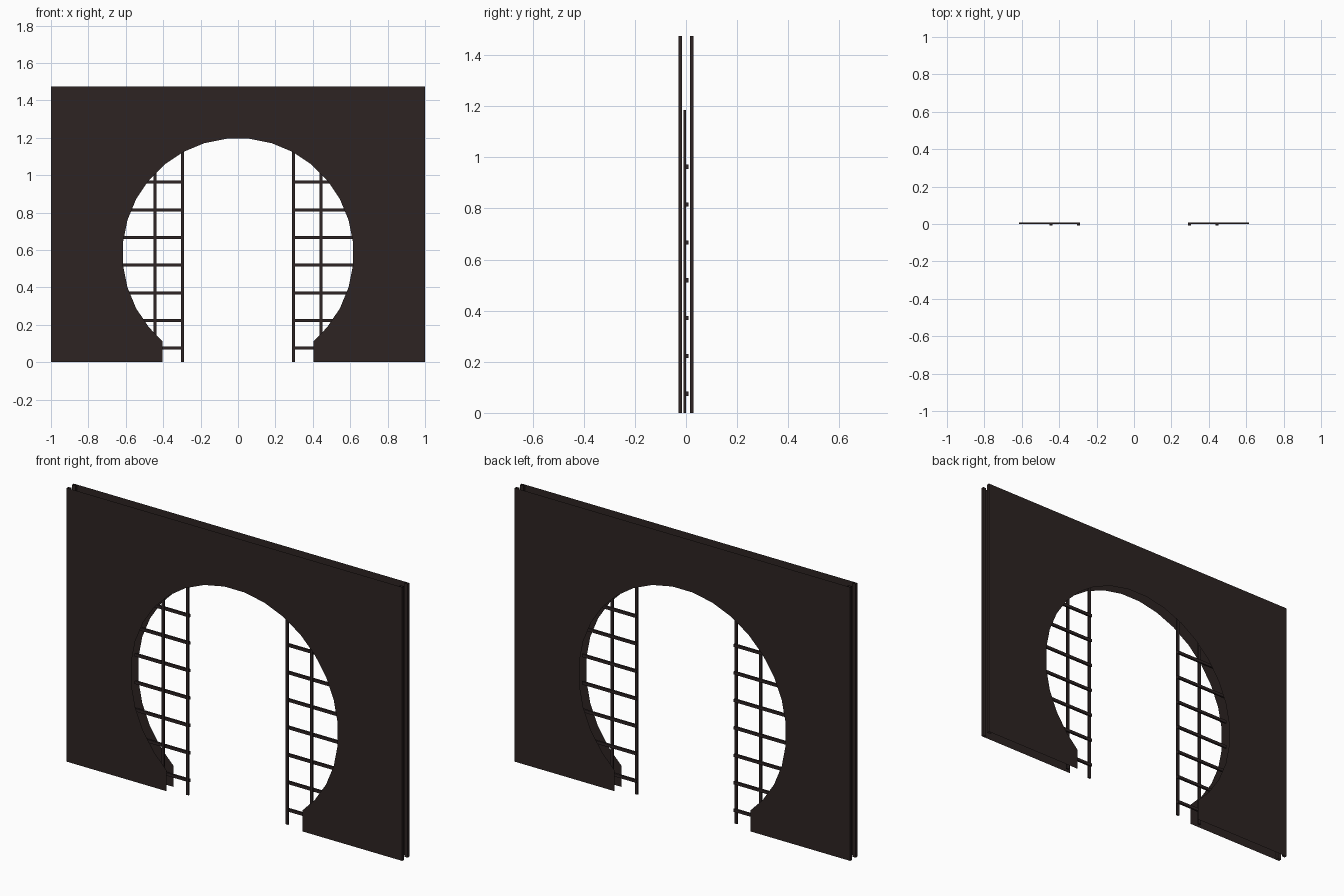
import bpy, bmesh, math

if "Cube" in bpy.data.objects:
    bpy.data.objects.remove(bpy.data.objects["Cube"])

W, H = 1.0, 1.475          # wall half width, height
POST = 0.02                # edge post width
Y_OUT, Y_IN = 0.03, 0.016  # outer skin and inner depth of each wall
R, CZ, DOOR = 0.618, 0.58, 0.405


def material(name, color):
    m = bpy.data.materials.new(name)
    m.diffuse_color = (*color, 1)
    m.use_nodes = True
    m.node_tree.nodes["Principled BSDF"].inputs["Base Color"].default_value = m.diffuse_color
    return m


wall_mat = material("dark_wood", (0.026, 0.017, 0.016))
lattice_mat = material("lattice_wood", (0.026, 0.017, 0.017))


def finish(bm, name, mat):
    bmesh.ops.recalc_face_normals(bm, faces=bm.faces[:])
    mesh = bpy.data.meshes.new(name)
    bm.to_mesh(mesh)
    bm.free()
    mesh.materials.append(mat)
    ob = bpy.data.objects.new(name, mesh)
    bpy.context.collection.objects.link(ob)
    return ob


def box(bm, x0, x1, y0, y1, z0, z1, caps=True):
    v = [bm.verts.new((x, y, z)) for z in (z0, z1)
         for x, y in ((x0, y0), (x1, y0), (x1, y1), (x0, y1))]
    for i in range(4):
        j = (i + 1) % 4
        bm.faces.new((v[i], v[j], v[j + 4], v[i + 4]))
    if caps:
        bm.faces.new(v[3::-1])
        bm.faces.new(v[4:])


# round opening, from the right foot over the top to the left foot
n = 32
foot_z = CZ - math.sqrt(R * R - DOOR * DOOR)
arch = [(DOOR, 0), (DOOR, foot_z)]
for i in range(n):
    a = -math.pi / 2 + (i + 0.5) * 2 * math.pi / n
    x, z = R * math.cos(a), CZ + R * math.sin(a)
    if z > foot_z + 0.03:
        arch.append((x, z))
    elif x < 0:
        break
arch = [p for p in arch if p[0] >= 0]
arch += [(-x, z) for x, z in reversed(arch)]

for side, label in ((-1, "front"), (1, "back")):
    # wall skin with the opening
    bm = bmesh.new()
    edge = W - POST
    outline = arch + [(-edge, 0), (-edge, H), (edge, H), (edge, 0)]
    f = bm.faces.new([bm.verts.new((x, side * Y_OUT, z)) for x, z in outline])
    f.normal_update()
    flip = f.normal.y * side < 0
    bmesh.ops.triangulate(bm, faces=bm.faces[:])
    wall = finish(bm, label + "_wall", wall_mat)
    wall.data.update()
    if wall.data.polygons[0].normal.y * side < 0:
        wall.data.flip_normals()
    # open-ended posts along the wall edges
    bm = bmesh.new()
    ya, yb = sorted((side * Y_OUT, side * Y_IN))
    for x0, x1 in ((-W, -edge), (edge, W)):
        box(bm, x0, x1, ya, yb, 0, H, caps=False)
    finish(bm, label + "_edge_posts", wall_mat)

# sliding lattice screens between the walls
for s, label in ((-1, "left"), (1, "right")):
    bm = bmesh.new()
    for x in (0.297, 0.443):
        x0, x1 = sorted((s * (x - 0.008), s * (x + 0.008)))
        box(bm, x0, x1, -0.009, 0.0, 0, 1.185)
    finish(bm, label + "_lattice_uprights", lattice_mat)
    bm = bmesh.new()
    for i in range(7):
        z = 0.075 + 0.148 * i
        x0, x1 = sorted((s * 0.29, s * 0.615))
        box(bm, x0, x1, -0.001, 0.009, z - 0.008, z + 0.008)
    finish(bm, label + "_lattice_rails", lattice_mat)
